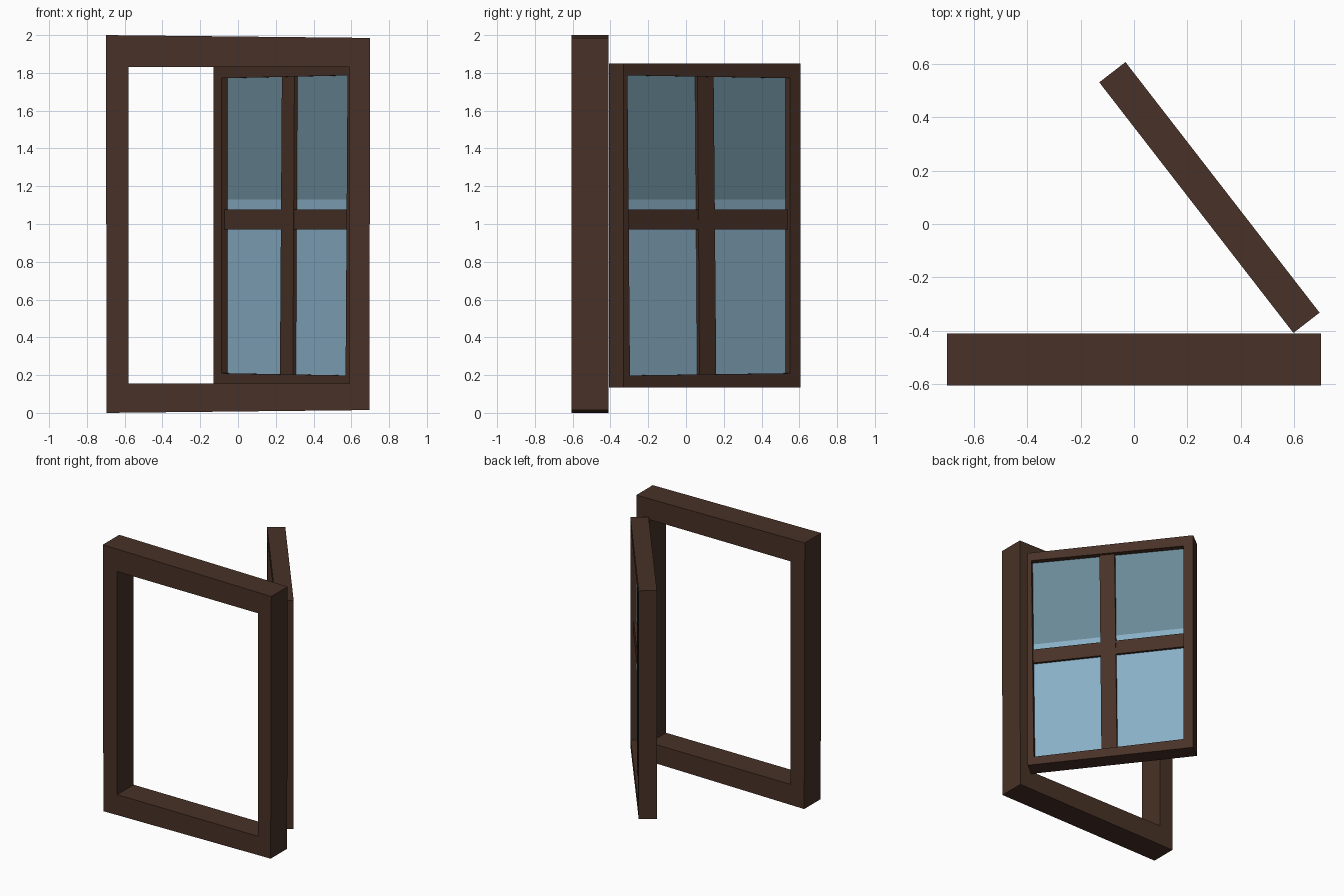
import bpy, bmesh
from math import atan2
from mathutils import Vector

cube = bpy.data.objects.get("Cube")
if cube:
    bpy.data.objects.remove(cube, do_unlink=True)


def material(name, rgb):
    m = bpy.data.materials.new(name)
    m.use_nodes = True
    m.diffuse_color = (*rgb, 1)
    m.node_tree.nodes["Principled BSDF"].inputs["Base Color"].default_value = (*rgb, 1)
    return m


wood = material("dark wood", (0.065, 0.031, 0.02))
light_glass = material("light glass", (0.25, 0.423, 0.558))
dark_glass = material("dark glass", (0.141, 0.25, 0.305))


def finish(name, bm, mat, location, angle):
    bmesh.ops.recalc_face_normals(bm, faces=bm.faces[:])
    mesh = bpy.data.meshes.new(name)
    bm.to_mesh(mesh)
    bm.free()
    mesh.materials.append(mat)
    obj = bpy.data.objects.new(name, mesh)
    obj.location = location
    obj.rotation_euler.z = angle
    bpy.context.collection.objects.link(obj)


def layers(bm, outline, depth):
    """The x-z outline copied at the front and back of the given depth."""
    return [[bm.verts.new((x, y, z)) for x, z in outline] for y in (-depth / 2, depth / 2)]


def ring(name, outer, inner, depth, mat, location, angle=0):
    """Four-sided frame with an opening."""
    bm = bmesh.new()
    of, ob = layers(bm, outer, depth)
    nf, nb = layers(bm, inner, depth)
    for i in range(4):
        j = (i + 1) % 4
        for a, b in ((of, nf), (nf, nb), (nb, ob), (ob, of)):
            bm.faces.new((a[i], a[j], b[j], b[i]))
    finish(name, bm, mat, location, angle)


def slab(name, outline, depth, mat, location, angle=0):
    """Solid four-sided panel."""
    bm = bmesh.new()
    f, b = layers(bm, outline, depth)
    bm.faces.new(f)
    bm.faces.new(b)
    for i in range(4):
        j = (i + 1) % 4
        bm.faces.new((f[i], f[j], b[j], b[i]))
    finish(name, bm, mat, location, angle)


def rect(x0, x1, z0, z1):
    return [(x0, z0), (x1, z0), (x1, z1), (x0, z1)]


# Fixed outer frame, slightly crooked
ring("outer_frame",
     [(-0.695, 0), (0.695, 0.015), (0.7, 1.985), (-0.7, 2)],
     rect(-0.58, 0.59, 0.155, 1.83), 0.195, wood, (0, -0.5075, 0))

# Open sash: local x runs from the hinge to the free edge
hinge, free = Vector((0.646, -0.37)), Vector((-0.081, 0.5685))
along = free - hinge
half = along.length / 2
centre = (*((hinge + free) / 2), 0)
turn = atan2(along.y, along.x)

opening = [(-half + 0.045, 0.198), (half - 0.07, 0.21),
           (half - 0.07, 1.772), (-half + 0.028, 1.787)]
ring("sash_frame", rect(-half, half, 0.135, 1.85), opening, 0.124, wood, centre, turn)

# Glass, in two tints
left, right = -half + 0.015, half - 0.05
split = 1.13
slab("lower_glass", rect(left, right, 0.18, split), 0.044, light_glass, centre, turn)
slab("upper_glass", rect(left, right, split, 1.8), 0.044, dark_glass, centre, turn)

# Crossing glazing bars
slab("vertical_bar", [(-0.068, 0.17), (0.044, 0.17), (0.026, 1.81), (-0.082, 1.81)],
     0.086, wood, centre, turn)
slab("horizontal_bar", rect(left, right, 0.97, 1.078), 0.082, wood, centre, turn)
